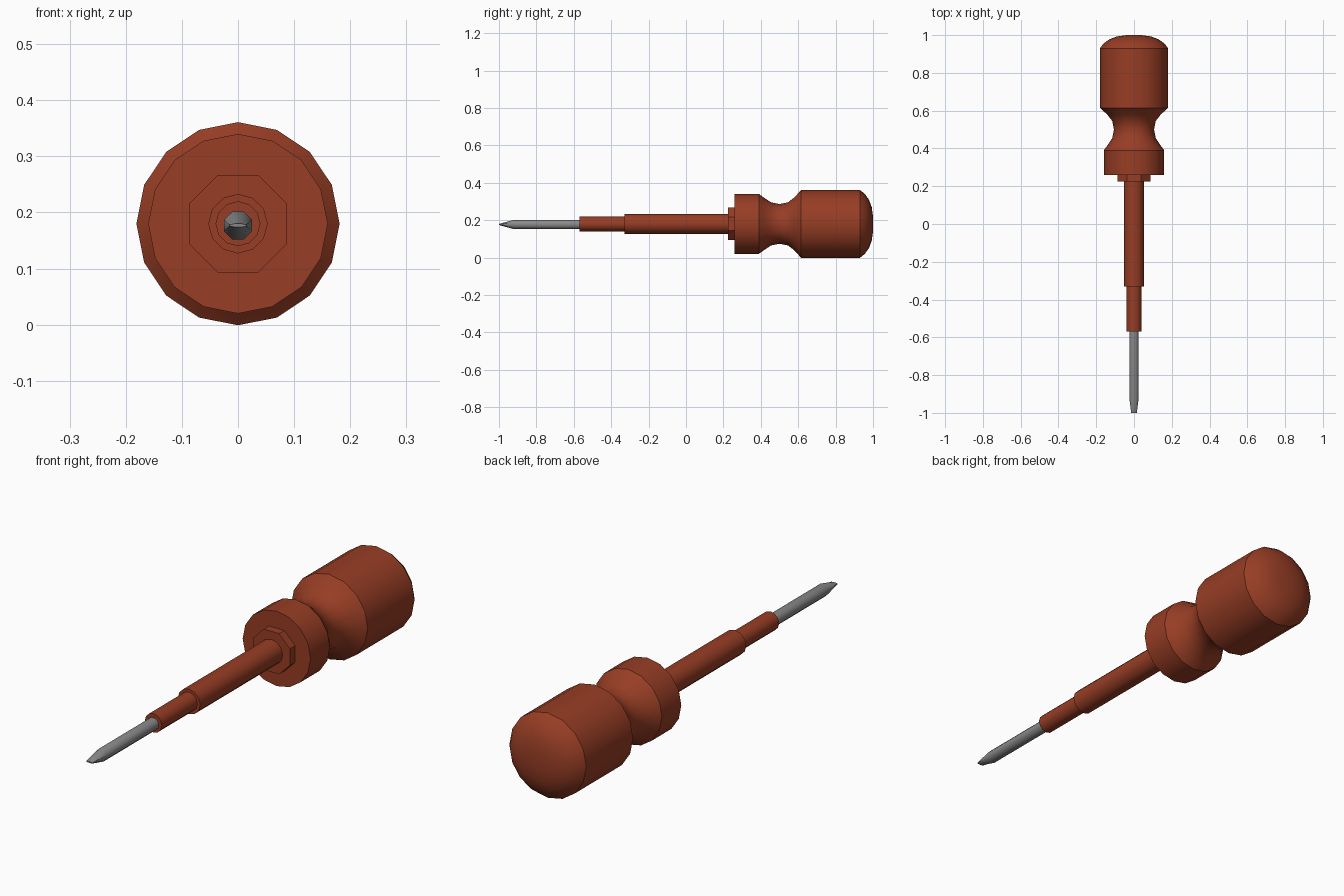
import bpy, bmesh, math

cube = bpy.data.objects.get("Cube")
if cube:
    bpy.data.objects.remove(cube, do_unlink=True)

AXIS_Z = 0.18


def material(name, colour):
    mat = bpy.data.materials.new(name)
    mat.use_nodes = True
    mat.diffuse_color = colour
    mat.node_tree.nodes["Principled BSDF"].inputs["Base Color"].default_value = colour
    return mat


RED_BROWN = material("red brown", (0.31, 0.047, 0.018, 1))
STEEL = material("steel grey", (0.25, 0.25, 0.25, 1))


def lathe(name, profile, sides, mat, turn=0.0, z=AXIS_Z, smooth=32, shape=None):
    """Revolve (y, radius) points about a y-parallel axis, capping both ends."""
    bm = bmesh.new()
    rings = []
    for y, r in profile:
        ring = []
        for i in range(sides):
            a = 2 * math.pi * i / sides + turn
            ring.append(bm.verts.new((r * math.sin(a), y, r * math.cos(a))))
        rings.append(ring)
    for a, b in zip(rings, rings[1:]):
        for i in range(sides):
            j = (i + 1) % sides
            bm.faces.new((a[i], a[j], b[j], b[i]))
    bm.faces.new(rings[0])
    bm.faces.new(rings[-1])
    if shape:
        shape(rings)
    bmesh.ops.recalc_face_normals(bm, faces=bm.faces)
    mesh = bpy.data.meshes.new(name)
    bm.to_mesh(mesh)
    bm.free()
    mesh.materials.append(mat)
    obj = bpy.data.objects.new(name, mesh)
    obj.location.z = z
    bpy.context.collection.objects.link(obj)
    bpy.ops.object.select_all(action="DESELECT")
    obj.select_set(True)
    bpy.context.view_layer.objects.active = obj
    bpy.ops.object.shade_smooth_by_angle(angle=math.radians(smooth))
    return obj


def flatten_tip(rings):
    # Squash the last ring into a thin blade edge
    for v in rings[0]:
        v.co.x *= 0.6
        v.co.z *= 0.12


# Handle: front collar, waisted neck, barrel and domed end
lathe("handle", [(0.26, 0.16), (0.39, 0.16), (0.42, 0.138), (0.455, 0.115),
                 (0.5, 0.106), (0.545, 0.115), (0.58, 0.142), (0.615, 0.181),
                 (0.93, 0.181), (0.955, 0.162), (0.978, 0.13),
                 (0.993, 0.09), (1.0, 0.04)], 16, RED_BROWN)

# Octagonal nut between the collar and the sleeve
lathe("nut", [(0.225, 0.094), (0.27, 0.094)], 8, RED_BROWN, math.pi / 8)

# Two stepped sleeves around the shaft
lathe("rear_sleeve", [(-0.33, 0.053), (0.24, 0.053)], 12, RED_BROWN)
lathe("front_sleeve", [(-0.57, 0.04), (-0.32, 0.04)], 12, RED_BROWN)

# Steel shaft with a flattened blade tip
lathe("shaft", [(-1.0, 0.027), (-0.92, 0.027), (-0.56, 0.027)], 8, STEEL,
      math.pi / 8, 0.177, 46, flatten_tip)
